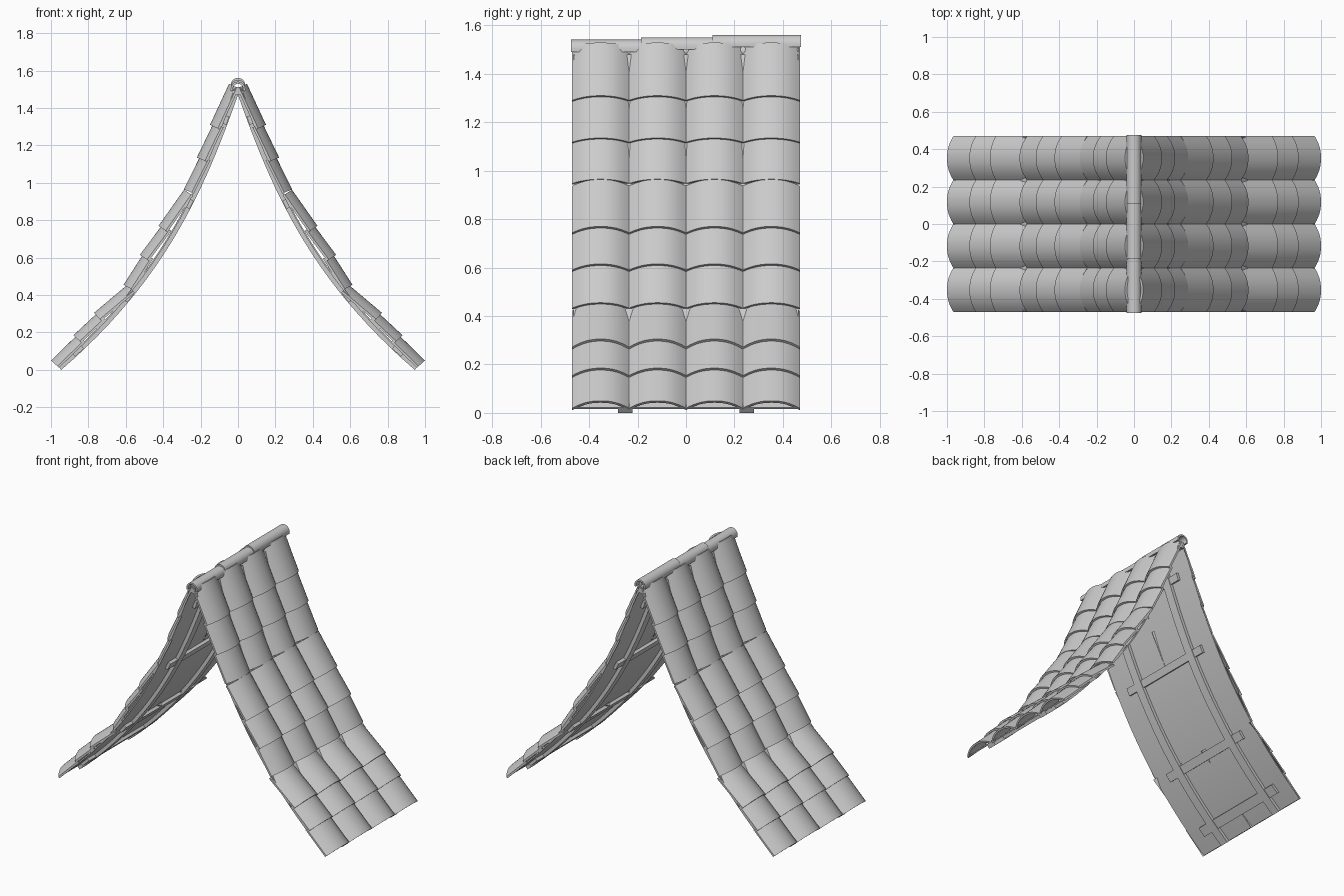
import bpy, bmesh, math
from mathutils import Vector

if "Cube" in bpy.data.objects:
    bpy.data.objects.remove(bpy.data.objects["Cube"])


def loft(bm, rings):
    """Skin a list of closed rings and cap both ends."""
    vs = [[bm.verts.new(p) for p in r] for r in rings]
    n = len(vs[0])
    for a, b in zip(vs, vs[1:]):
        for i in range(n):
            j = (i + 1) % n
            bm.faces.new((a[i], a[j], b[j], b[i]))
    bm.faces.new(vs[0])
    bm.faces.new(vs[-1])


def make(name, ring_sets, mirror=True):
    bm = bmesh.new()
    for rings in ring_sets:
        loft(bm, rings)
    bmesh.ops.recalc_face_normals(bm, faces=bm.faces)
    me = bpy.data.meshes.new(name)
    bm.to_mesh(me)
    bm.free()
    ob = bpy.data.objects.new(name, me)
    bpy.context.collection.objects.link(ob)
    if mirror:
        ob.modifiers.new("both_slopes", 'MIRROR')
    bpy.context.view_layer.objects.active = ob
    bpy.ops.object.select_all(action='DESELECT')
    ob.select_set(True)
    bpy.ops.object.shade_smooth_by_angle(angle=math.radians(30))
    return ob


# Underside curve of the roof, (x, z) control points
CTRL = [(0.945, 0.0), (0.58, 0.37), (0.235, 0.90), (0.0, 1.47)]


def curve_x(z):
    total = 0
    for i, (xi, zi) in enumerate(CTRL):
        w = xi
        for j, (_, zj) in enumerate(CTRL):
            if i != j:
                w *= (z - zj) / (zi - zj)
        total += w
    return total


def on_curve(z, off, y):
    d = (curve_x(z + 0.001) - curve_x(z - 0.001)) / 0.002
    n = Vector((1, -d)).normalized()
    return (max(0.0, curve_x(z) + n.x * off), y, z + n.y * off)


def bar(y0, y1, z0, z1, o0, o1, steps):
    """Curved strip following the roof, between two offsets."""
    rings = []
    for k in range(steps + 1):
        z = z0 + (z1 - z0) * k / steps
        rings.append([on_curve(z, o0, y0), on_curve(z, o0, y1),
                      on_curve(z, o1, y1), on_curve(z, o1, y0)])
    return rings


# Curved boarding, rafters and battens
make("roof_boarding", [bar(-0.465, 0.465, 0.0, 1.47, 0.022, 0.03, 24)])
make("rafters", [bar(s * 0.25 - 0.03, s * 0.25 + 0.03, 0.0, 1.47, 0.0, 0.024, 24)
                 for s in (-1, 1)])
make("battens", [bar(-0.355, 0.355, z - 0.022, z + 0.022, 0.004, 0.024, 2)
                 for z in (0.09, 0.38, 0.88, 1.33)])

# Arched tile rows: crest points of each row's lower edge
CREST = [(1.0, 0.05), (0.88, 0.185), (0.77, 0.305), (0.612, 0.455), (0.525, 0.615),
         (0.425, 0.77), (0.29, 0.965), (0.22, 1.135), (0.15, 1.31), (0.05, 1.53)]
W, ARCH, THICK, SEG = 0.235, 0.046, 0.012, 14
for r in range(9):
    p, q = Vector(CREST[r]), Vector(CREST[r + 1])
    t = (q - p).normalized()
    n = Vector((t.y, -t.x))
    lip = 0.002 if r in (5, 8) else 0.014
    lower, upper = p, q - n * lip + t * (0 if r in (5, 8) else 0.015)

    def section(base, yc):
        top, bottom = [], []
        for k in range(SEG + 1):
            u = -1 + 2 * k / SEG
            drop = ARCH * abs(u) ** 2.2
            y = yc + u * W / 2
            a, b = base - n * drop, base - n * (drop + THICK)
            top.append((a.x, y, a.y))
            bottom.append((b.x, y, b.y))
        return top + bottom[::-1]

    make(f"tile_row_{r + 1}", [[section(lower, (c - 1.5) * W), section(upper, (c - 1.5) * W)]
                               for c in range(4)])

# Overlapping half-round ridge caps
for i, (y0, y1) in enumerate([(-0.475, -0.15), (-0.185, 0.14), (0.11, 0.475)]):
    zc, ro, ri = 1.502 + i * 0.01, 0.039, 0.028

    def arch(rad):
        pts = [(rad, zc - 0.012)]
        pts += [(rad * math.cos(math.pi * k / 16), zc + rad * math.sin(math.pi * k / 16))
                for k in range(17)]
        return pts + [(-rad, zc - 0.012)]

    prof = arch(ro) + arch(ri)[::-1]
    make(f"ridge_cap_{i + 1}", [[[(x, y, z) for x, z in prof] for y in (y0, y1)]], False)

# Ridge pole under the caps
circle = [(0.022 * math.cos(k * math.pi / 8), 1.492 + 0.022 * math.sin(k * math.pi / 8))
          for k in range(16)]
make("ridge_pole", [[[(x, y, z) for x, z in circle] for y in (-0.465, 0.465)]], False)
